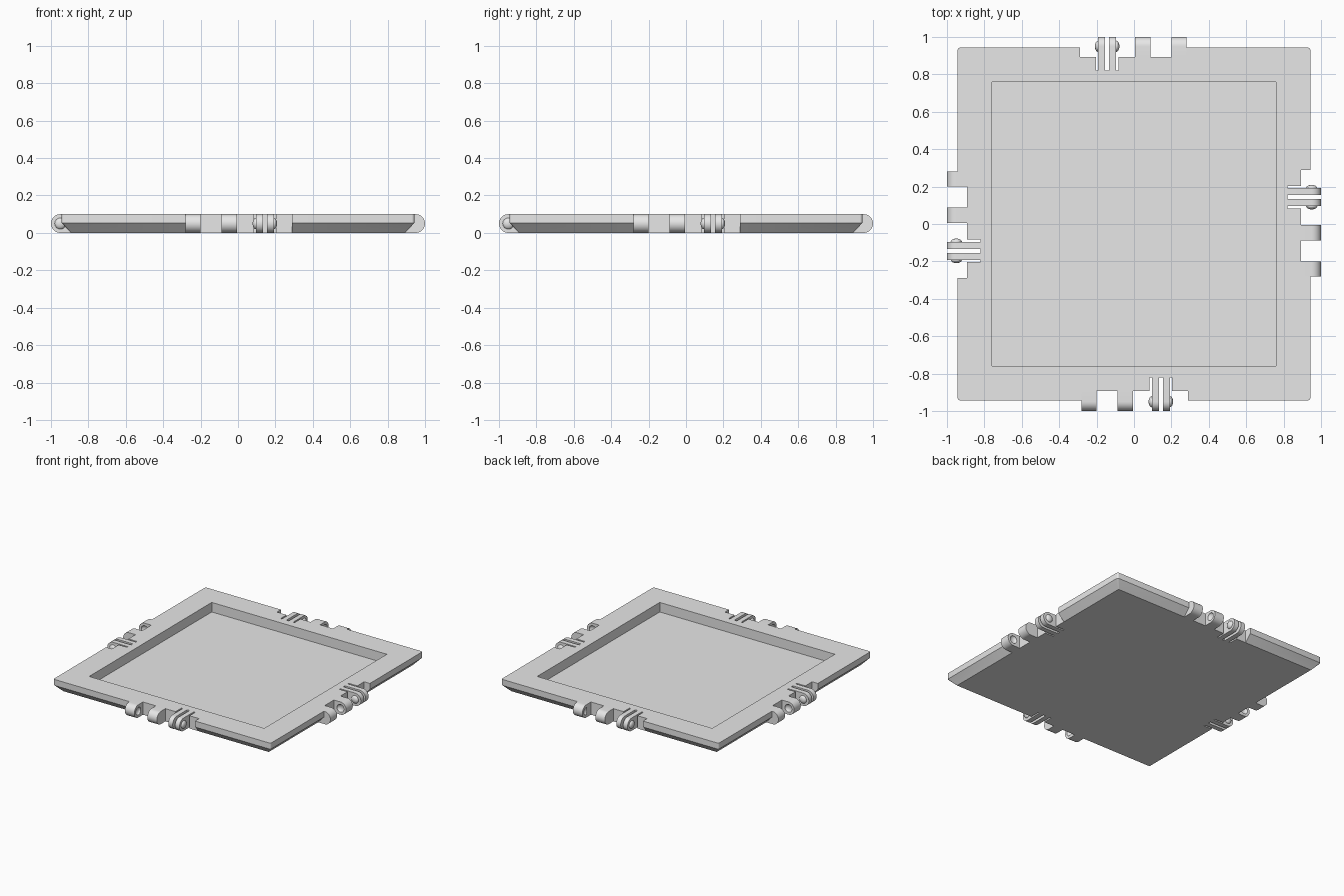
import bpy, bmesh, math
from mathutils import Matrix

cube = bpy.data.objects.get("Cube")
if cube:
    bpy.data.objects.remove(cube, do_unlink=True)

grey = bpy.data.materials.new("plain_grey")
grey.use_nodes = True
grey.diffuse_color = (0.8, 0.8, 0.8, 1)
grey.node_tree.nodes["Principled BSDF"].inputs["Base Color"].default_value = (0.8, 0.8, 0.8, 1)

TOP, RADIUS = 0.1, 0.05          # plate thickness, hinge radius
EDGE, WALL, SLOT = 0.943, 0.893, 0.82   # distances from the centre
PIN = -0.95                      # hinge axis


def make(name, bm, turn=0):
    """Turn a bmesh into an object, rotated about z by quarter turns."""
    bmesh.ops.transform(bm, matrix=Matrix.Rotation(turn * math.pi / 2, 4, 'Z'), verts=bm.verts)
    bmesh.ops.recalc_face_normals(bm, faces=bm.faces)
    mesh = bpy.data.meshes.new(name)
    bm.to_mesh(mesh)
    bm.free()
    mesh.materials.append(grey)
    obj = bpy.data.objects.new(name, mesh)
    bpy.context.collection.objects.link(obj)
    return obj


def box(name, x0, x1, y0, y1, z0, z1, turn=0):
    bm = bmesh.new()
    bmesh.ops.create_cube(bm, size=1)
    for v in bm.verts:
        v.co = (x1 if v.co.x > 0 else x0, y1 if v.co.y > 0 else y0, z1 if v.co.z > 0 else z0)
    return make(name, bm, turn)


def ball(name, x, turn):
    """Flattened ball on the hinge axis, for domes and dimples."""
    bm = bmesh.new()
    bmesh.ops.create_uvsphere(bm, u_segments=24, v_segments=12, radius=1)
    shape = Matrix.Translation((x, PIN, RADIUS)) @ Matrix.Diagonal((0.017, 0.03, 0.03, 1))
    bmesh.ops.transform(bm, matrix=shape, verts=bm.verts)
    return make(name, bm, turn)


def lug(name, x0, x1, back, turn):
    """Block with a half-round nose, extruded along x."""
    bm = bmesh.new()
    profile = [(back, 0), (back, TOP)]
    steps = 20
    for i in range(steps + 1):
        a = math.pi * i / steps
        profile.append((PIN - RADIUS * math.sin(a), RADIUS + RADIUS * math.cos(a)))
    face = bm.faces.new([bm.verts.new((x0, y, z)) for y, z in profile])
    ext = bmesh.ops.extrude_face_region(bm, geom=[face])
    new = [g for g in ext["geom"] if isinstance(g, bmesh.types.BMVert)]
    bmesh.ops.translate(bm, vec=(x1 - x0, 0, 0), verts=new)
    return make(name, bm, turn)


def cut(obj, cutter):
    mod = obj.modifiers.new("cut", 'BOOLEAN')
    mod.operation, mod.solver, mod.object = 'DIFFERENCE', 'EXACT', cutter
    bpy.context.view_layer.objects.active = obj
    bpy.ops.object.modifier_apply(modifier=mod.name)
    bpy.data.objects.remove(cutter, do_unlink=True)


def rounded_square(bm, half, radius, z):
    loop = []
    for corner in range(4):
        for i in range(5):
            a = math.pi / 2 * (corner + i / 4)
            mid = math.pi / 2 * (corner + 0.5)
            cx = math.copysign(half - radius, math.cos(mid))
            cy = math.copysign(half - radius, math.sin(mid))
            loop.append(bm.verts.new((cx + radius * math.cos(a), cy + radius * math.sin(a), z)))
    return loop


# Tray plate: bevelled underside, straight rim
bm = bmesh.new()
loops = [rounded_square(bm, WALL, 0.004, 0),
         rounded_square(bm, EDGE, 0.014, 0.053),
         rounded_square(bm, EDGE, 0.014, TOP)]
for low, high in zip(loops, loops[1:]):
    for i in range(len(low)):
        j = (i + 1) % len(low)
        bm.faces.new((low[i], low[j], high[j], high[i]))
bm.faces.new(loops[0][::-1])
bm.faces.new(loops[-1])
plate = make("tray_plate", bm)
parts = [plate]

# Square recess in the top
cut(plate, box("recess_cutter", -0.76, 0.76, -0.76, 0.76, 0.025, 0.2))

# Same snap hinge on each of the four edges
for turn, side in enumerate(("front", "left", "back", "right")):
    cut(plate, box("notch_cutter", -0.282, 0.288, -1.1, -WALL, -0.1, 0.2, turn))
    cut(plate, box("slot_cutter", 0.083, 0.204, -1.1, -SLOT, -0.1, 0.2, turn))

    # Knuckles with dimples facing each other
    for label, x0, x1, dimple in (("outer", -0.282, -0.2, -0.2), ("inner", -0.087, -0.005, -0.087)):
        knuckle = lug(f"{side}_{label}_knuckle", x0, x1, -WALL, turn)
        cut(knuckle, ball("dimple_cutter", dimple, turn))
        parts.append(knuckle)

    # Springy fingers with domes facing outward
    for label, x0, x1, dome in (("first", 0.095, 0.133, 0.095), ("second", 0.154, 0.192, 0.192)):
        parts.append(lug(f"{side}_{label}_finger", x0, x1, -SLOT, turn))
        parts.append(ball(f"{side}_{label}_dome", dome, turn))

# Smooth the round noses and domes, keep edges sharp
bpy.ops.object.select_all(action='DESELECT')
for obj in parts:
    obj.select_set(True)
bpy.context.view_layer.objects.active = plate
bpy.ops.object.shade_smooth_by_angle(angle=math.radians(30))
